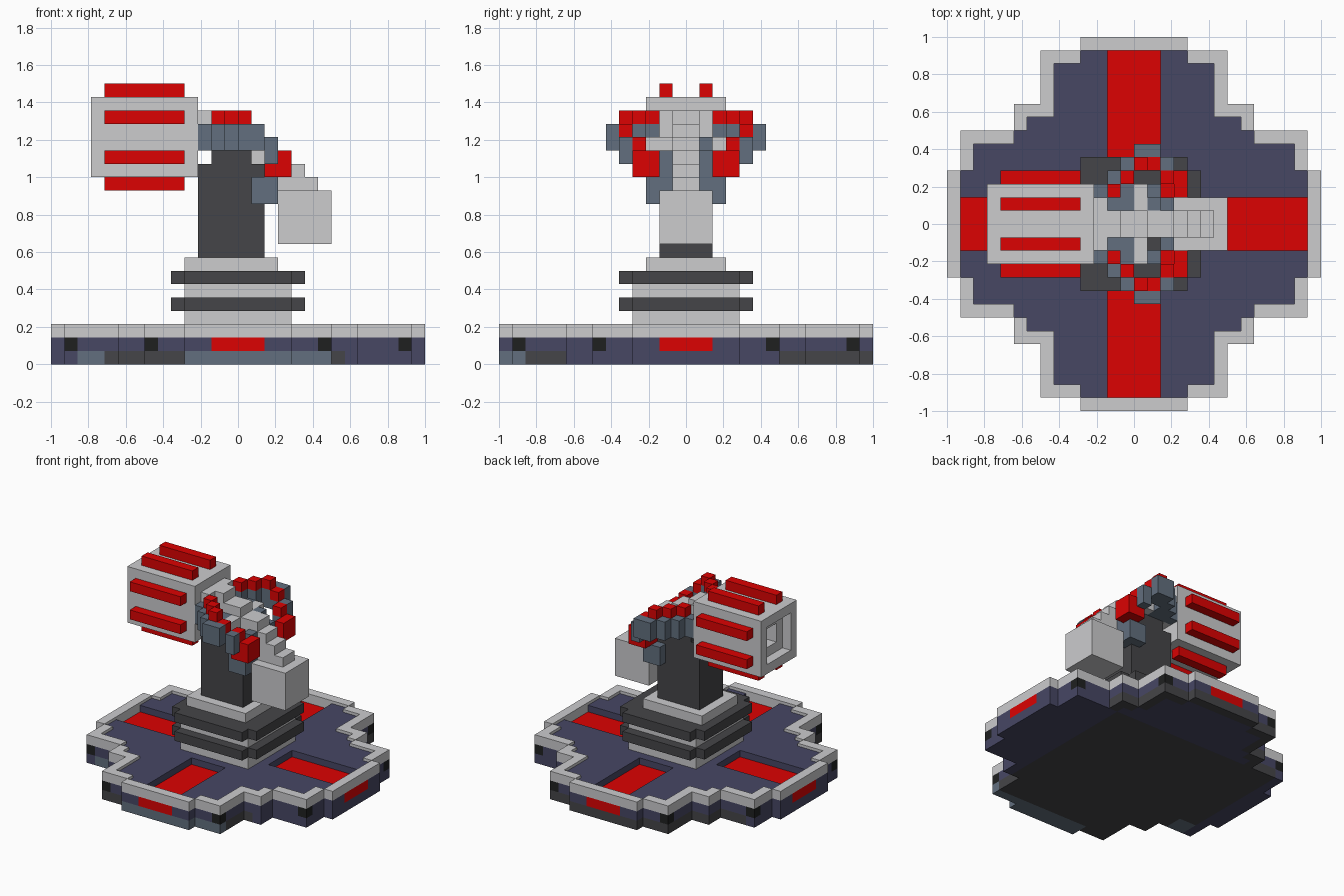
import bpy
import bmesh
import math

cube = bpy.data.objects.get("Cube")
if cube:
    bpy.data.objects.remove(cube, do_unlink=True)

U = 1 / 14  # size of one block


def linear(c):
    c /= 255
    return c / 12.92 if c <= 0.04045 else ((c + 0.055) / 1.055) ** 2.4


MATS = {}
for name, rgb in {
    "light_gray": (204, 204, 206), "dark_gray": (69, 69, 72),
    "navy": (71, 71, 100), "slate": (98, 111, 126),
    "red": (220, 2, 2), "black": (31, 32, 32),
}.items():
    m = bpy.data.materials.new(name)
    col = (*[linear(c) for c in rgb], 1)
    m.diffuse_color = col
    m.use_nodes = True
    bsdf = next(n for n in m.node_tree.nodes if n.type == 'BSDF_PRINCIPLED')
    bsdf.inputs["Base Color"].default_value = col
    bsdf.inputs["Roughness"].default_value = 0.8
    MATS[name] = m

# Each side of a block: its direction and its four corners
SIDES = [
    ((1, 0, 0), [(1, 0, 0), (1, 1, 0), (1, 1, 1), (1, 0, 1)]),
    ((-1, 0, 0), [(0, 0, 0), (0, 0, 1), (0, 1, 1), (0, 1, 0)]),
    ((0, 1, 0), [(0, 1, 0), (0, 1, 1), (1, 1, 1), (1, 1, 0)]),
    ((0, -1, 0), [(0, 0, 0), (1, 0, 0), (1, 0, 1), (0, 0, 1)]),
    ((0, 0, 1), [(0, 0, 1), (1, 0, 1), (1, 1, 1), (0, 1, 1)]),
    ((0, 0, -1), [(0, 0, 0), (0, 1, 0), (1, 1, 0), (1, 0, 0)]),
]


def build(name, cells, z_base=0, height=1):
    """Skin a set of coloured blocks, then merge flat faces of one colour."""
    bm = bmesh.new()
    verts = {}
    names = sorted(set(cells.values()))
    for (x, y, z), colour in cells.items():
        for (dx, dy, dz), corners in SIDES:
            if (x + dx, y + dy, z + dz) in cells:
                continue
            face = []
            for a, b, c in corners:
                k = (x + a, y + b, z + c)
                if k not in verts:
                    verts[k] = bm.verts.new((k[0] * U, k[1] * U, (z_base + k[2] * height) * U))
                face.append(verts[k])
            bm.faces.new(face).material_index = names.index(colour)
    bmesh.ops.dissolve_limit(bm, angle_limit=math.radians(1), verts=bm.verts[:],
                             edges=bm.edges[:], delimit={'MATERIAL'})
    mesh = bpy.data.meshes.new(name)
    bm.to_mesh(mesh)
    bm.free()
    for n in names:
        mesh.materials.append(MATS[n])
    ob = bpy.data.objects.new(name, mesh)
    bpy.context.scene.collection.objects.link(ob)


def boxes(colour, *ranges, mirror=False):
    """Blocks filling each (x0, x1, y0, y1, z0, z1), optionally mirrored in y."""
    cells = {}
    for x0, x1, y0, y1, z0, z1 in ranges:
        for x in range(x0, x1):
            for y in range(y0, y1):
                for z in range(z0, z1):
                    cells[x, y, z] = colour
                    if mirror:
                        cells[x, -1 - y, z] = colour
    return cells


# Stepped round outline: (limit of |y|, limit of |x|)
OUTER = [(4, 14), (7, 13), (9, 9), (13, 7), (14, 4)]
INNER = [(4, 13), (6, 12), (7, 9), (8, 8), (12, 6), (13, 4)]


def inside(x, y, outline):
    ax, ay = abs(x + 0.5), abs(y + 0.5)
    return next((ax < w for lim, w in outline if ay < lim), False)


def in_strip(x, y):
    ax, ay = abs(x + 0.5), abs(y + 0.5)
    return min(ax, ay) < 2 and max(ax, ay) > 5


def hull_colour(x, y):
    if (x >= 8 and -9 <= y < 7) or x < -12:
        return "navy"
    if y >= 7 and inside(x - 1, y, OUTER) and inside(x + 1, y, OUTER) and inside(x, y + 1, OUTER):
        return "navy"
    if (y < -12 and -4 <= x < 7) or (-12 <= x < -10 and -7 <= y < -5):
        return "slate"
    return "dark_gray"


def deck_colour(x, y):
    ax, ay = abs(x + 0.5), abs(y + 0.5)
    if (ax, ay) in ((12.5, 6.5), (6.5, 12.5)):
        return "black"
    return "red" if in_strip(x, y) else "navy"


# Base: hull, deck with lamps and strips, raised rim and floor
hull, rim, floor = {}, {}, {}
for x in range(-14, 14):
    for y in range(-14, 14):
        if not inside(x, y, OUTER):
            continue
        hull[x, y, 0] = hull_colour(x, y)
        hull[x, y, 1] = deck_colour(x, y)
        if not inside(x, y, INNER):
            rim[x, y, 2] = "light_gray"
        elif not in_strip(x, y):
            floor[x, y, 0] = "navy"
build("base_hull", hull)
build("base_rim", rim)
build("base_floor", floor, z_base=2, height=0.7)

# Pedestal: core with two cross-shaped collars
pedestal = boxes("light_gray", (-4, 4, -4, 4, 2, 7), (-4, 3, -3, 3, 7, 8))
for z in (4, 6):
    pedestal.update(boxes("dark_gray", (-5, 5, -4, 4, z, z + 1), (-4, 4, -5, 5, z, z + 1)))
build("pedestal", pedestal)

# Column
build("column", boxes("dark_gray", (-3, 2, -2, 2, 8, 15), (-2, 1, -2, 2, 15, 16)))

# Stepped arm with a cross piece, and counterweight
build("arm", boxes("light_gray", (-3, -2, -2, 2, 16, 19), (-2, -1, -1, 1, 16, 19),
                   (-1, 1, -1, 1, 16, 18), (1, 3, -1, 1, 15, 17), (0, 1, -3, 3, 16, 17),
                   (2, 4, -1, 1, 14, 16), (3, 5, -1, 1, 13, 15), (3, 6, -1, 1, 13, 14)))
build("counterweight", boxes("light_gray", (3, 7, -2, 2, 9, 13)))

# Curved braces on both sides of the arm, with red caps
brace = boxes("slate", (-3, -2, 2, 3, 16, 18), (-2, -1, 2, 4, 16, 18),
              (-1, 0, 3, 5, 16, 18), (0, 1, 4, 6, 16, 18), (1, 2, 5, 6, 16, 18),
              (1, 2, 4, 5, 16, 17), (2, 3, 3, 5, 15, 17), (-2, 0, 1, 3, 16, 17),
              (2, 3, 1, 3, 12, 14), (1, 2, 2, 3, 12, 14), (2, 3, 1, 2, 14, 16), mirror=True)
brace.update(boxes("slate", (1, 2, 1, 2, 15, 17)))
brace.update(boxes("red", (-2, -1, 2, 3, 18, 19), (-1, 0, 3, 4, 18, 19),
                   (0, 1, 4, 5, 18, 19), (1, 2, 4, 5, 17, 18), (2, 3, 3, 4, 16, 17),
                   (2, 4, 2, 4, 14, 15), (3, 4, 2, 4, 15, 16), mirror=True))
build("left_and_right_braces", brace)

# Head with a stepped square opening at its outer end
head = boxes("light_gray", (-11, -3, -3, 3, 14, 20))
for c in boxes("", (-11, -10, -2, 2, 15, 19), (-10, -8, -1, 1, 16, 18)):
    del head[c]
build("head", head)

# Red bars on the four long sides of the head
build("head_bars", boxes("red", (-10, -4, 1, 2, 20, 21), (-10, -4, 1, 2, 13, 14),
                         (-10, -4, 3, 4, 18, 19), (-10, -4, 3, 4, 15, 16), mirror=True))
